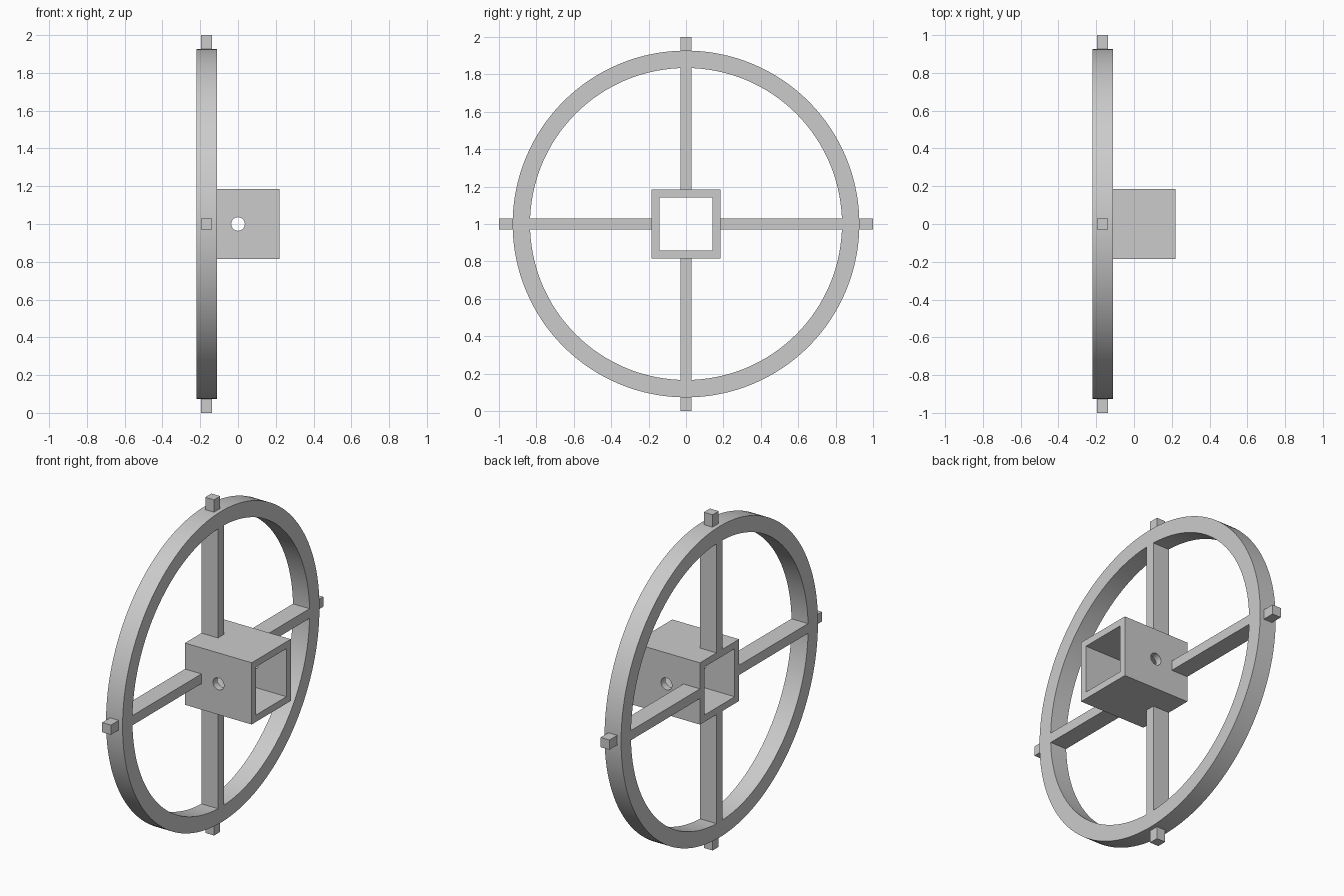
import bpy, bmesh
from math import pi, cos, sin
from mathutils import Matrix

if "Cube" in bpy.data.objects:
    bpy.data.objects.remove(bpy.data.objects["Cube"])

CZ = 1.0                      # wheel axis height
X0, X1 = -0.221, -0.112       # rim depth range
XM = (X0 + X1) / 2
HUB, BORE = 0.184, 0.143      # half sizes of the square hub
R_OUT, R_IN = 0.927, 0.834
W = 0.029                     # half width of the spokes


def add_object(name, bm):
    bmesh.ops.recalc_face_normals(bm, faces=bm.faces)
    mesh = bpy.data.meshes.new(name)
    bm.to_mesh(mesh)
    bm.free()
    ob = bpy.data.objects.new(name, mesh)
    bpy.context.collection.objects.link(ob)
    return ob


def loft(name, rings):
    """Join a closed cycle of equal point loops into a ring-shaped solid."""
    bm = bmesh.new()
    loops = [[bm.verts.new(p) for p in ring] for ring in rings]
    n = len(loops[0])
    for a, b in zip(loops, loops[1:] + loops[:1]):
        for i in range(n):
            j = (i + 1) % n
            bm.faces.new((a[i], a[j], b[j], b[i]))
    return add_object(name, bm)


def box(name, lo, hi, turn):
    """Box given by its corners, turned about the wheel axis."""
    size = [h - l for l, h in zip(lo, hi)]
    mid = [(l + h) / 2 for l, h in zip(lo, hi)]
    bm = bmesh.new()
    bmesh.ops.create_cube(bm, size=1.0, matrix=(
        Matrix.Translation((0, 0, CZ)) @ Matrix.Rotation(turn, 4, 'X')
        @ Matrix.Translation(mid) @ Matrix.Diagonal((*size, 1))))
    return add_object(name, bm)


# Rim: rectangular section swept around the x axis
SEG = 128
section = [(X0, R_IN), (X0, R_OUT), (X1, R_OUT), (X1, R_IN)]
rim = loft("rim", [[(x, r * cos(2 * pi * i / SEG), CZ + r * sin(2 * pi * i / SEG))
                    for x, r in section] for i in range(SEG)])
bpy.context.view_layer.objects.active = rim
rim.select_set(True)
bpy.ops.object.shade_smooth_by_angle(angle=pi / 6)
rim.select_set(False)

# Square hub tube
hub_section = [(-0.221, BORE), (-0.221, HUB), (0.219, HUB), (0.219, BORE)]
corners = [(1, 1), (-1, 1), (-1, -1), (1, -1)]
hub = loft("hub", [[(x, sy * h, CZ + sz * h) for x, h in hub_section]
                   for sy, sz in corners])

# Round pin hole through both side walls
bm = bmesh.new()
bmesh.ops.create_cone(bm, cap_ends=True, segments=32, radius1=0.036, radius2=0.036, depth=1,
                      matrix=Matrix.Translation((0, 0, CZ)) @ Matrix.Rotation(pi / 2, 4, 'X'))
cutter = add_object("pin_hole_cutter", bm)
cutter.hide_render = True
cutter.hide_set(True)
cut = hub.modifiers.new("pin_hole", 'BOOLEAN')
cut.operation = 'DIFFERENCE'
cut.solver = 'EXACT'
cut.object = cutter
bpy.context.view_layer.objects.active = hub
bpy.ops.object.modifier_apply(modifier=cut.name)
bpy.data.objects.remove(cutter)

# Four spokes, each with a small peg outside the rim
for k in range(4):
    turn = k * pi / 2
    box(f"spoke_{k + 1}", (X0, -W, HUB), (X1, W, R_IN + 0.001), turn)
    box(f"peg_{k + 1}", (XM - W, -W, R_OUT - 0.01), (XM + W, W, 1.0), turn)
